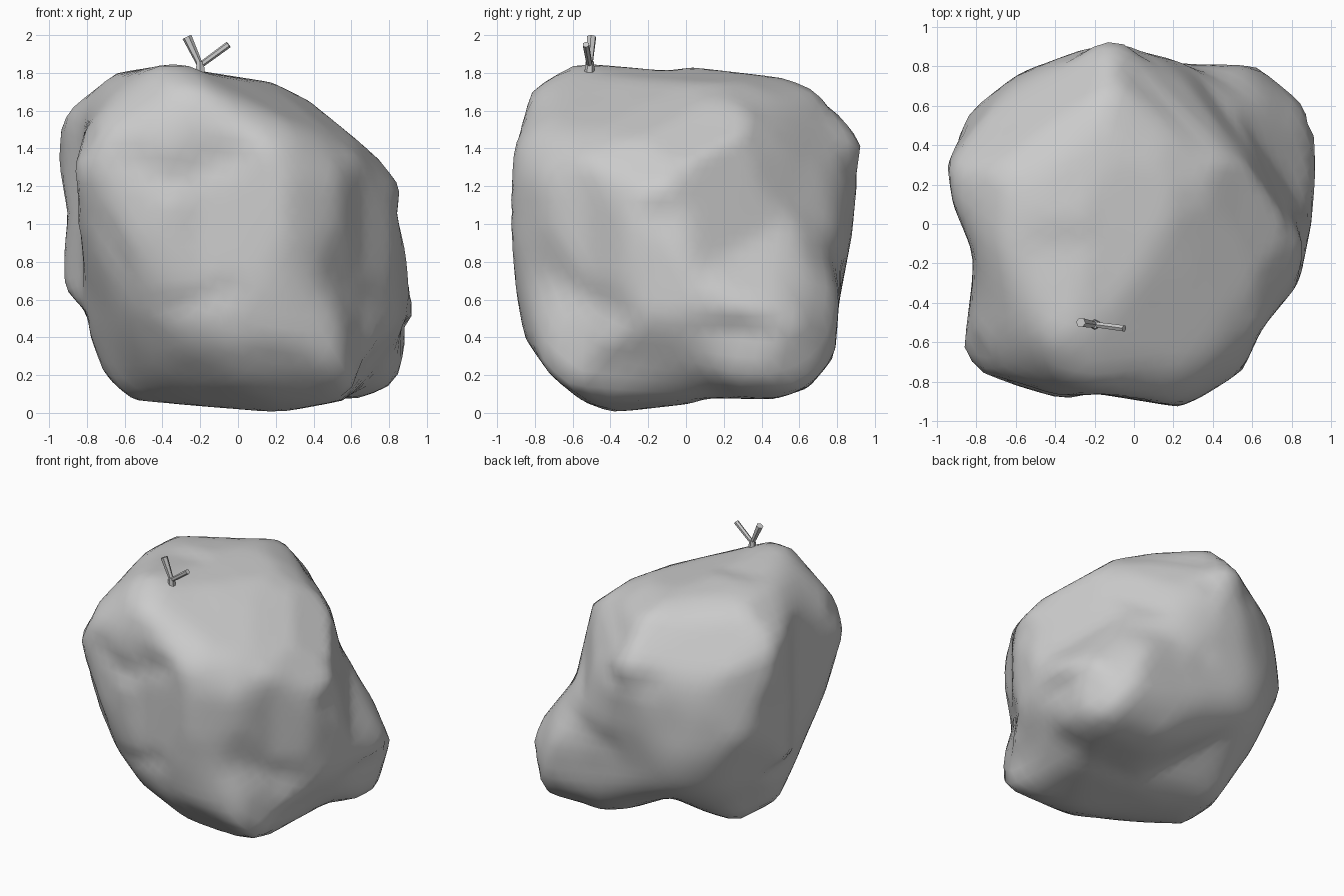
import bpy
import bmesh
import math
from mathutils import Vector, noise

cube = bpy.data.objects.get("Cube")
if cube:
    bpy.data.objects.remove(cube, do_unlink=True)

CENTRE = Vector((0, 0, 1))

# One grey plastic material
plastic = bpy.data.materials.new("grey_plastic")
plastic.use_nodes = True
grey = (0.6, 0.6, 0.6, 1)
plastic.diffuse_color = grey
plastic.node_tree.nodes["Principled BSDF"].inputs["Base Color"].default_value = grey


def finish(bm, name, smooth_angle):
    """Turn a bmesh into a smooth shaded grey object."""
    bmesh.ops.recalc_face_normals(bm, faces=bm.faces)
    mesh = bpy.data.meshes.new(name)
    bm.to_mesh(mesh)
    bm.free()
    mesh.materials.append(plastic)
    obj = bpy.data.objects.new(name, mesh)
    bpy.context.collection.objects.link(obj)
    bpy.ops.object.select_all(action="DESELECT")
    obj.select_set(True)
    bpy.context.view_layer.objects.active = obj
    bpy.ops.object.shade_smooth_by_angle(angle=math.radians(smooth_angle))


class Profile:
    """Closed outline around the centre, in a plane set by turn and tilt."""

    def __init__(self, turn, tilt, points):
        a, e = math.radians(turn), math.radians(tilt)
        self.right = Vector((math.cos(a), math.sin(a), 0))
        self.up = Vector((-math.sin(a) * math.sin(e), math.cos(a) * math.sin(e), math.cos(e)))
        self.points = [Vector(p) for p in points]

    def flat(self, direction):
        return Vector((direction.dot(self.right), direction.dot(self.up)))

    def sector(self, direction):
        """Which of the narrow sectors around the outline a ray falls in."""
        ray = self.flat(direction)
        return round(math.atan2(ray.y, ray.x) * 16)

    def reach(self, direction):
        """How far a ray from the centre runs before it leaves the outline."""
        ray = self.flat(direction)
        best = 0
        for p, q in zip(self.points, self.points[1:] + self.points[:1]):
            edge = q - p
            turn = ray.cross(edge)
            if abs(turn) < 1e-9:
                continue
            along = p.cross(ray) / turn
            if -1e-6 <= along <= 1 + 1e-6:
                best = max(best, p.cross(edge) / turn)
        return best if best > 0 else 9


# Outlines of the slumped bag, upright ones first
front = Profile(0, 0, [
    (.22, -1), (.48, -.95), (.66, -.92), (.8, -.86), (.87, -.78), (.9, -.66), (.87, -.56),
    (.94, -.47), (.91, -.38), (.9, -.2), (.84, .05), (.86, .2), (.7, .4), (.5, .59), (.18, .75),
    (-.2, .81), (-.3, .86), (-.65, .8), (-.78, .74), (-.88, .63), (-.94, .51), (-.95, .33),
    (-.9, .05), (-.92, -.15), (-.92, -.34), (-.8, -.47), (-.78, -.6), (-.7, -.82), (-.6, -.93)])
side = Profile(90, 0, [
    (-.4, -1), (.04, -.95), (.1, -.92), (.47, -.93), (.65, -.87), (.79, -.7), (.81, -.42),
    (.88, -.05), (.91, .25), (.93, .42), (.76, .7), (.64, .76), (.03, .83), (-.1, .81),
    (-.63, .86), (-.82, .7), (-.86, .56), (-.91, .4), (-.94, .08), (-.9, -.35), (-.86, -.6),
    (-.72, -.8), (-.55, -.94)])
plan = Profile(0, 90, [
    (-.95, .3), (-.83, .58), (-.58, .77), (-.17, .92), (-.08, .94), (.02, .88), (.31, .81),
    (.61, .81), (.85, .62), (.94, .44), (.9, 0), (.84, -.3), (.65, -.53), (.55, -.75),
    (.34, -.88), (.23, -.93), (-.2, -.86), (-.36, -.89), (-.6, -.82), (-.77, -.76),
    (-.87, -.66), (-.82, -.28), (-.82, -.14), (-.92, .1)])
# Tilted outlines that give the bag its lean
lean_front = Profile(35, 25, [
    (-1.09, .25), (-.95, .49), (-.64, .82), (-.43, .94), (.03, .92), (.29, .92), (.47, .72),
    (.64, .43), (.7, .19), (.92, -.17), (1.05, -.47), (.95, -.8), (.81, -.88), (.62, -.9),
    (.22, -1.12), (.05, -1.16), (-.14, -1.12), (-.38, -.99), (-.66, -.77), (-.83, -.53),
    (-.97, -.23)])
lean_back = Profile(215, 25, [
    (-1.05, -.47), (-.99, -.32), (-.76, -.04), (-.64, .47), (-.38, .64), (-.1, .74), (.58, .9),
    (.73, .85), (1.04, .49), (1.09, .29), (.96, -.13), (.78, -.56), (.63, -.88), (.35, -1.03),
    (.1, -.95), (-.11, -.86), (-.38, -.94), (-.58, -.95), (-.99, -.82)])
lean_under = Profile(145, -25, [
    (-.88, -.84), (-.9, -.7), (-.81, -.39), (-.87, -.13), (-.87, .03), (-.83, .29), (-.58, .55),
    (-.25, .74), (.09, .82), (.5, .85), (.66, .69), (.94, .37), (1.01, -.1), (.81, -.53),
    (.57, -.9), (.38, -1.03), (-.01, -1.03), (-.54, -.99)])
profiles = [front, side, plan, lean_front, lean_back, lean_under]

# Folds: start, end, width and depth (negative depth raises a ridge)
folds = [
    ((-.7, -.74, .55), (-.4, -.86, .53), .06, .03),
    ((-.4, -.86, .53), (-.03, -.9, .65), .06, .03),
    ((-.6, -.84, 1.36), (-.36, -.9, 1.24), .07, .03),
    ((-.36, -.9, 1.24), (0, -.88, 1.38), .07, .03),
    ((-.62, -.8, .6), (-.75, -.65, 1.4), .07, .03),
    ((.6, -.55, .9), (.62, -.52, 1.3), .1, -.025),
    ((.6, -.65, .2), (.88, 0, .68), .08, -.025),
    ((.88, 0, .68), (.94, .44, .53), .08, -.025),
    ((.7, -.45, .22), (.85, .25, .35), .15, .04),
    ((.43, .4, 1.66), (0, .82, 1.55), .07, .03),
    ((-.08, .92, 1.42), (-.1, .7, 1.74), .05, -.03),
    ((.05, .88, 1.3), (-.3, .85, 1.3), .06, .025),
    ((.55, .75, .85), (.1, .88, .75), .1, .025),
    ((-.92, .15, 1.5), (-.85, .1, .6), .1, -.025),
]


def fold_depth(co):
    depth = 0
    for start, end, width, amount in folds:
        a, b = Vector(start), Vector(end)
        t = max(0, min(1, (co - a).dot(b - a) / (b - a).length_squared))
        gap = (co - a.lerp(b, t)).length
        depth += amount * math.exp(-(gap / width) ** 2)
    return depth


# Bag: a ball shaped to lie inside every outline, with softened corners
bm = bmesh.new()
bmesh.ops.create_icosphere(bm, subdivisions=5, radius=1)
SOFT = 22
rays = [v.co.normalized() for v in bm.verts]
neighbours = [[e.other_vert(v).index for e in v.link_edges] for v in bm.verts]
reaches = [[p.reach(d) for d in rays] for p in profiles]
sectors = [[p.sector(d) for d in rays] for p in profiles]
limits = [min(column) for column in zip(*reaches)]
radii = [sum(t ** -SOFT for t in column) ** (-1 / SOFT) for column in zip(*reaches)]

# Relax the skin like taut plastic, then swell it where it falls short of an outline
for _ in range(20):
    radii = [min(limit, (r + sum(radii[n] for n in ring) / len(ring)) / 2)
             for r, ring, limit in zip(radii, neighbours, limits)]
    for reach, sector in zip(reaches, sectors):
        fullest = {}
        for r, t, s in zip(radii, reach, sector):
            fullest[s] = max(fullest.get(s, 0), r / t)
        for i, (t, s) in enumerate(zip(reach, sector)):
            share = max(0, 1 - (fullest[s] - radii[i] / t) / .05)
            radii[i] = min(limits[i], radii[i] * (1 + share * (1 / fullest[s] - 1)))

# Press in the folds and a light crumple
for v, d, r, limit in zip(bm.verts, rays, radii, limits):
    spot = CENTRE + d * r
    crumple = 0.006 * noise.noise(spot * 3.5)
    v.co = CENTRE + d * min(limit, r - fold_depth(spot) - crumple)
bmesh.ops.smooth_vert(bm, verts=bm.verts, factor=0.25,
                      use_axis_x=True, use_axis_y=True, use_axis_z=True)
finish(bm, "bag", 60)


def tie_strip(name, start, end, start_radius, end_radius):
    """Thin flared strip between two points."""
    a, b = Vector(start), Vector(end)
    bm = bmesh.new()
    bmesh.ops.create_cone(bm, cap_ends=True, segments=6, radius1=start_radius,
                          radius2=end_radius, depth=(b - a).length)
    spin = (b - a).to_track_quat("Z", "Y")
    for v in bm.verts:
        v.co = (a + b) / 2 + spin @ v.co
    finish(bm, name, 40)


# Knotted tie with two loose ends
tie_strip("tie_neck", (-.2, -.51, 1.72), (-.2, -.51, 1.86), .035, .022)
tie_strip("tie_end_right", (-.2, -.51, 1.84), (-.27, -.5, 1.99), .016, .026)
tie_strip("tie_end_left", (-.2, -.51, 1.84), (-.05, -.53, 1.95), .016, .018)
